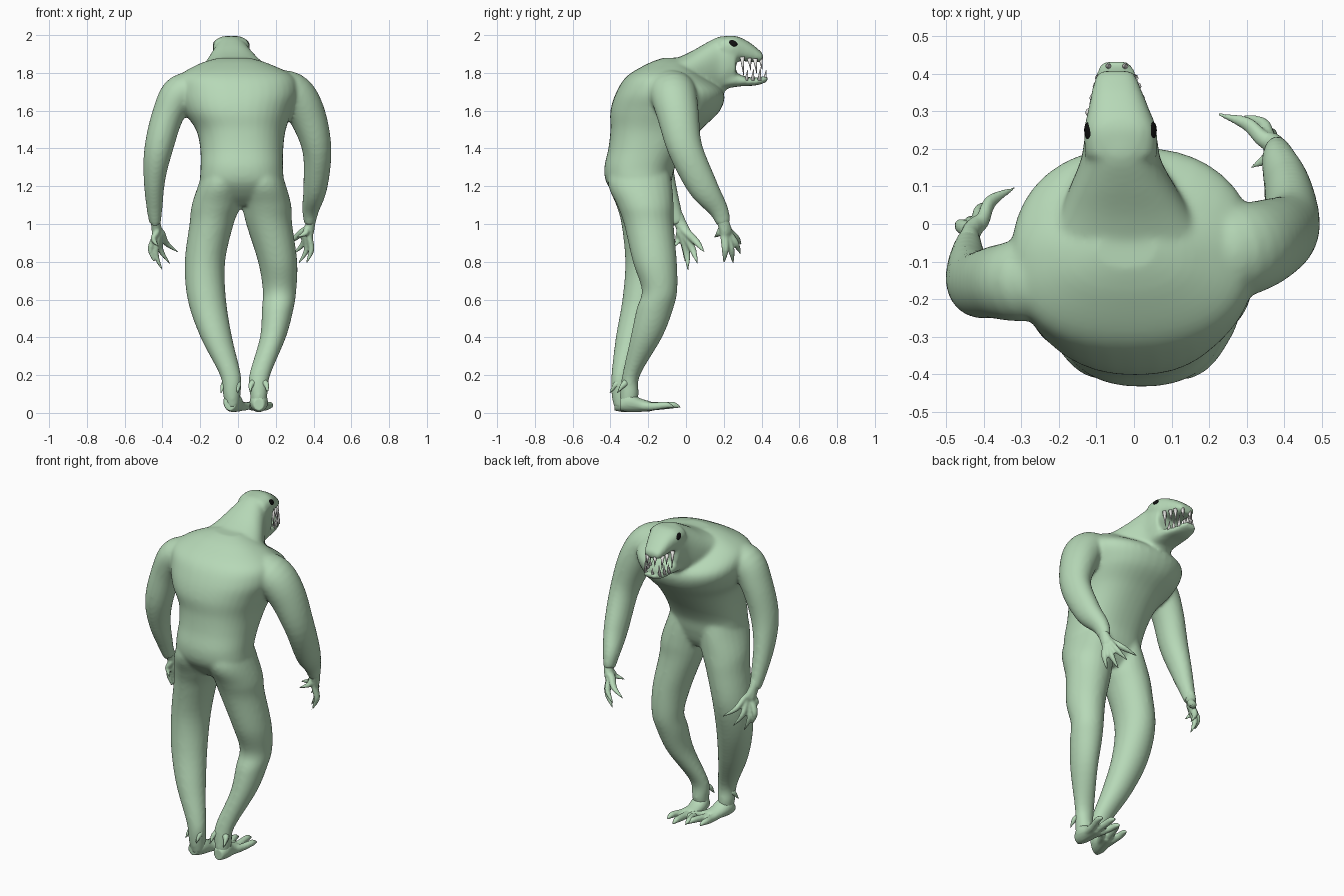
import bpy, bmesh, math
from mathutils import Vector, Matrix


def material(name, rgb):
    m = bpy.data.materials.new(name)
    m.diffuse_color = (*rgb, 1)
    return m


SKIN = material("pale green skin", (0.47, 0.69, 0.475))
BLACK = material("black eye", (0.005, 0.005, 0.005))
WHITE = material("white tooth", (0.85, 0.85, 0.82))


def spline(a, b, c, d, t):
    return [0.5 * (2*q + (r-p)*t + (2*p-5*q+4*r-s)*t*t + (3*q-p-3*r+s)*t**3)
            for p, q, r, s in zip(a, b, c, d)]


def loft(bm, rings, axis=None, power=2.0, n=24, steps=5):
    """Smooth tube through rings (x, y, z, side radius, other radius)."""
    pts = []
    for i in range(len(rings) - 1):
        a, d = rings[max(i-1, 0)], rings[min(i+2, len(rings)-1)]
        pts += [spline(a, rings[i], rings[i+1], d, k/steps) for k in range(steps)]
    pts.append(list(rings[-1]))
    loops = []
    for i, p in enumerate(pts):
        t = Vector(axis) if axis else (Vector(pts[min(i+1, len(pts)-1)][:3])
                                       - Vector(pts[max(i-1, 0)][:3])).normalized()
        # side radius runs along y for free tubes, along x for fixed axes
        ref = Vector((1, 0, 0)) if axis else Vector((0, 1, 0))
        if abs(ref.dot(t)) > 0.93:
            ref = Vector((1, 0, 0))
        side = (ref - t * ref.dot(t)).normalized()
        other = t.cross(side)
        loop = []
        for k in range(n):
            c, s = math.cos(2*math.pi*k/n), math.sin(2*math.pi*k/n)
            c = math.copysign(abs(c) ** (2/power), c)
            s = math.copysign(abs(s) ** (2/power), s)
            loop.append(bm.verts.new(Vector(p[:3]) + side*c*max(p[3], .002)
                                     + other*s*max(p[4], .002)))
        loops.append(loop)
    for a, b in zip(loops, loops[1:]):
        for k in range(n):
            bm.faces.new((a[k], a[(k+1) % n], b[(k+1) % n], b[k]))
    bm.faces.new(loops[0][::-1])
    bm.faces.new(loops[-1])


def finish(bm, name, mat, voxel=None, smooth=0):
    bmesh.ops.recalc_face_normals(bm, faces=bm.faces)
    for f in bm.faces:
        f.smooth = True
    me = bpy.data.meshes.new(name)
    bm.to_mesh(me)
    bm.free()
    me.materials.append(mat)
    ob = bpy.data.objects.new(name, me)
    bpy.context.collection.objects.link(ob)
    if voxel:
        r = ob.modifiers.new("fuse", 'REMESH')
        r.mode = 'VOXEL'
        r.voxel_size = voxel
        r.use_smooth_shade = True
    if smooth:
        s = ob.modifiers.new("soften", 'SMOOTH')
        s.factor, s.iterations = 0.5, smooth
    return ob


Z, Y = (0, 0, 1), (0, 1, 0)
body = bmesh.new()

# torso, bowed back and deep chest
loft(body, [(.02, -.22, 1.10, .14, .09), (.02, -.235, 1.15, .195, .135),
            (.02, -.25, 1.22, .22, .172),
            (.02, -.245, 1.3, .218, .187), (.02, -.205, 1.4, .22, .206),
            (.015, -.16, 1.5, .238, .24), (0, -.11, 1.6, .29, .29),
            (0, -.085, 1.7, .325, .283), (-.01, -.11, 1.785, .30, .2),
            (-.02, -.09, 1.85, .18, .11), (-.02, -.07, 1.88, .08, .05)], Z, 2.3, 40)

# legs, knees apart and ankles together
loft(body, [(-.06, -.24, 1.36, .10, .14), (-.088, -.245, 1.22, .118, .168),
            (-.115, -.22, 1.1, .13, .15), (-.14, -.205, 1.0, .117, .137),
            (-.175, -.2, .8, .107, .122), (-.165, -.235, .6, .102, .102),
            (-.115, -.29, .4, .084, .082), (-.04, -.345, .2, .056, .05),
            (-.033, -.345, .10, .047, .05), (-.03, -.34, .03, .037, .042)], Z)
loft(body, [(.10, -.24, 1.36, .10, .14), (.127, -.245, 1.22, .122, .17),
            (.152, -.215, 1.1, .13, .15), (.165, -.197, 1.0, .122, .132),
            (.21, -.165, .8, .104, .117), (.22, -.14, .65, .089, .094),
            (.21, -.165, .55, .084, .097), (.185, -.21, .4, .069, .084),
            (.115, -.29, .2, .056, .047), (.11, -.30, .10, .047, .05),
            (.11, -.305, .03, .037, .042)], Z)

# arms
loft(body, [(-.18, -.13, 1.71, .12, .09), (-.30, -.15, 1.695, .11, .098),
            (-.37, -.155, 1.58, .097, .085), (-.42, -.16, 1.4, .086, .076),
            (-.442, -.125, 1.24, .068, .058), (-.442, -.07, 1.08, .045, .042),
            (-.438, -.04, 1.0, .036, .03)])
loft(body, [(.16, -.09, 1.71, .13, .10), (.28, -.07, 1.695, .125, .11),
            (.36, -.045, 1.59, .113, .10), (.417, -.005, 1.4, .093, .078),
            (.41, .088, 1.2, .08, .064), (.385, .17, 1.08, .053, .046),
            (.38, .20, 1.0, .038, .03)])

# neck and skull
loft(body, [(-.01, -.16, 1.745, .27, .09), (-.02, 0, 1.77, .19, .13),
            (-.03, .10, 1.80, .14, .155), (-.035, .17, 1.835, .107, .155),
            (-.035, .22, 1.855, .098, .14), (-.037, .265, 1.86, .09, .12)], Y, 2.3, 32)
# upper and lower jaws
loft(body, [(-.035, .18, 1.93, .095, .06), (-.036, .25, 1.93, .097, .067),
            (-.04, .30, 1.922, .083, .06), (-.045, .35, 1.905, .068, .047),
            (-.048, .385, 1.89, .057, .033), (-.048, .408, 1.882, .045, .02)], Y, 2.6)
loft(body, [(-.036, .20, 1.77, .085, .055), (-.04, .29, 1.759, .077, .03),
            (-.045, .36, 1.753, .064, .021), (-.048, .405, 1.762, .053, .019),
            (-.048, .432, 1.77, .036, .014)], Y, 2.6)
finish(body, "body", SKIN, 0.010, 10)


# hands: each finger starts at the wrist so the roots fuse into a palm
def hand(name, wrist, palm, tips):
    bm = bmesh.new()
    w, p = Vector(wrist), Vector(palm)
    for tip in tips:
        t = Vector(tip)
        k = p.lerp(t, 0.28)
        m = k.lerp(t, 0.5) + Vector((0.05 * p.x, 0.006, 0))
        loft(bm, [(*w, .037, .033), (*p.lerp(w, .35), .033, .026), (*p.lerp(k, .4), .027, .021),
                  (*k, .022, .018), (*m, .018, .015), (*t, .003, .003)], n=12)
    finish(bm, name, SKIN, 0.006, 2)


hand("left_hand", (-.441, -.06, 1.06), (-.435, -.02, .985),
     [(-.40, .01, .755), (-.36, .06, .79), (-.315, .097, .85),
      (-.445, -.005, .80), (-.42, -.06, .88)])
hand("right_hand", (.384, .18, 1.06), (.385, .205, .985),
     [(.32, .25, .79), (.29, .29, .84), (.36, .20, .79),
      (.22, .293, .89), (.31, .15, .93)])


# feet: low sole, three clawed toes and heel spurs
def foot(name, heel, angle, length):
    bm = bmesh.new()
    rot = Matrix.Rotation(angle, 3, 'Z')

    def at(x, y, z):
        return Vector((heel[0], heel[1], 0)) + rot @ Vector((x, y, 0)) + Vector((0, 0, z))

    loft(bm, [(*at(0, -.045, .045), .03, .033), (*at(0, 0, .06), .048, .056),
              (*at(0, .06, .042), .047, .037), (*at(0, .12, .034), .046, .026)], Y, n=16)
    for s in (-1, 0, 1):
        far = length - .035 * abs(s)
        loft(bm, [(*at(.018*s, .04, .04), .024, .026), (*at(.036*s, .12, .034), .021, .022),
                  (*at(.056*s, far-.06, .04), .019, .019), (*at(.06*s, far-.03, .04), .015, .015),
                  (*at(.062*s, far, .03), .003, .003)], Y, n=12)
    for s in (-1, 1):
        loft(bm, [(*at(.025*s, -.01, .16), .024, .024), (*at(.042*s, -.03, .145), .015, .015),
                  (*at(.045*s, -.062, .10), .003, .003)], n=10)
    finish(bm, name, SKIN, 0.007, 2)


foot("left_foot", (-.03, -.335), -0.28, .27)
foot("right_foot", (.11, -.305), 0.0, .28)


# teeth along both jaws
def tooth(bm, base, tip, radius):
    b, t = Vector(base), Vector(tip)
    q = Vector((0, 0, 1)).rotation_difference(t - b)
    bmesh.ops.create_cone(bm, cap_ends=True, segments=8, radius1=radius, radius2=.001,
                          depth=(t - b).length,
                          matrix=Matrix.Translation((b + t) / 2) @ q.to_matrix().to_4x4())


upper, lower = bmesh.new(), bmesh.new()
for s in (-1, 1):
    for y, w, top, drop in ((.297, .073, 1.885, .10), (.335, .062, 1.878, .065),
                            (.366, .053, 1.876, .08), (.395, .025, 1.878, .06)):
        tooth(upper, (-.045 + s*w, y, top), (-.045 + s*w, y + .008, top - drop), .012)
    for y, w, rise in ((.32, .062, .05), (.352, .055, .055), (.388, .047, .065),
                       (.418, .022, .05)):
        tooth(lower, (-.046 + s*w, y, 1.76), (-.046 + s*w, y + .006, 1.765 + rise), .011)
finish(upper, "upper_teeth", WHITE)
finish(lower, "lower_teeth", WHITE)

# eyes, flat ovals on the sides of the skull
for side, s in (("left", -1), ("right", 1)):
    bm = bmesh.new()
    bmesh.ops.create_uvsphere(bm, u_segments=16, v_segments=10, radius=1,
                              matrix=Matrix.Translation((-.036 + s*.083, .245, 1.957))
                              @ Matrix.Rotation(s * -0.5, 4, 'Y')
                              @ Matrix.Rotation(-0.35, 4, 'X')
                              @ Matrix.Diagonal((.011, .028, .019, 1)))
    finish(bm, side + "_eye", BLACK)
